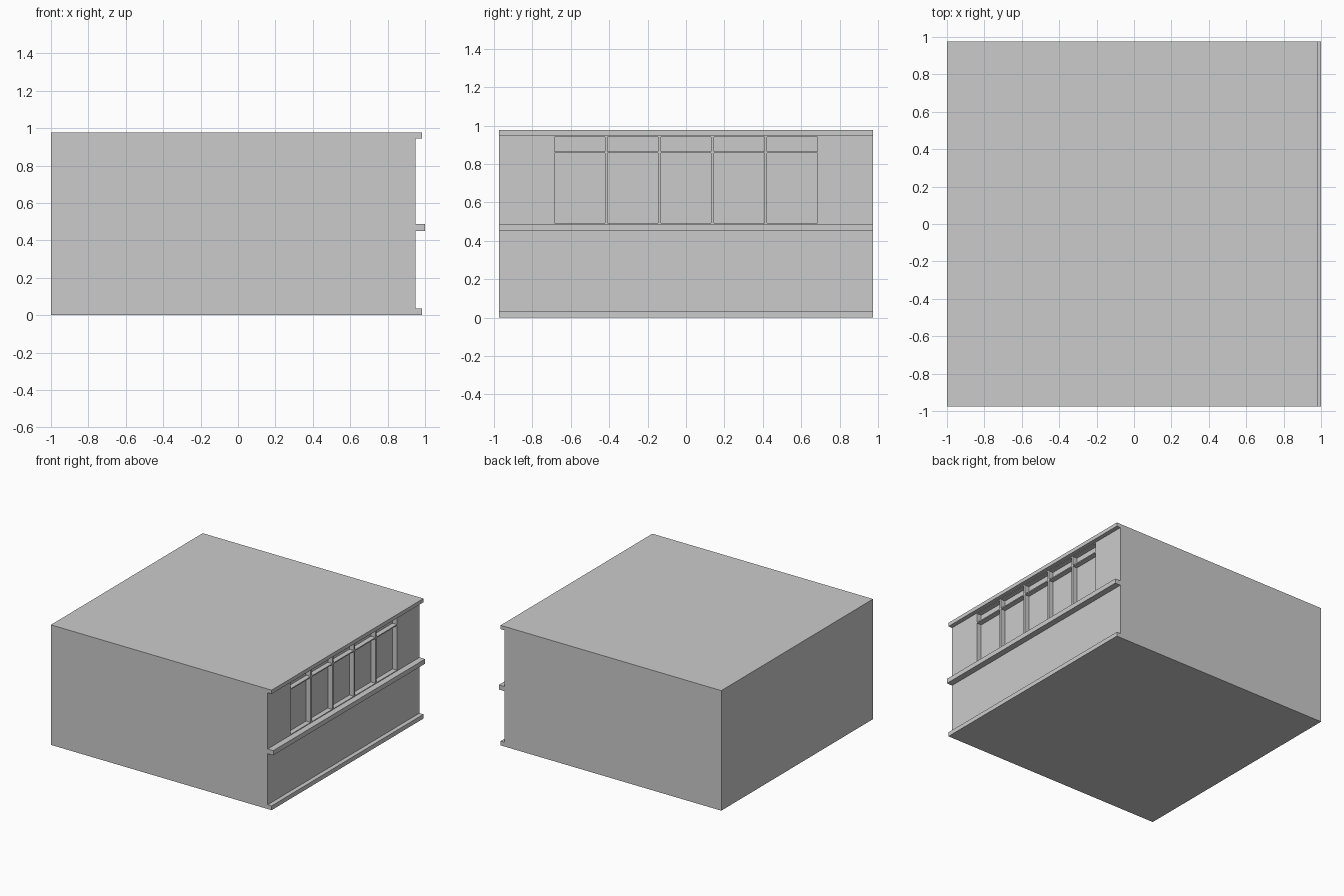
import bpy, bmesh

if "Cube" in bpy.data.objects:
    bpy.data.objects.remove(bpy.data.objects["Cube"])

HALF_Y = 0.975
WALL_X = 0.95
DEPTH = 0.04


def make_object(name, bm):
    bmesh.ops.recalc_face_normals(bm, faces=bm.faces)
    mesh = bpy.data.meshes.new(name)
    bm.to_mesh(mesh)
    bm.free()
    obj = bpy.data.objects.new(name, mesh)
    bpy.context.collection.objects.link(obj)
    return obj


def add_box(bm, lo, hi):
    verts = bmesh.ops.create_cube(bm, size=1)["verts"]
    for v in verts:
        v.co = [(a + b) / 2 + c * (b - a) for a, b, c in zip(lo, hi, v.co)]


# Building block: side profile with base, sill ledge and cornice, swept along y
profile = [(-1, 0), (0.985, 0), (0.985, 0.035), (WALL_X, 0.035),
           (WALL_X, 0.45), (1, 0.45), (1, 0.488), (WALL_X, 0.488),
           (WALL_X, 0.945), (0.985, 0.945), (0.985, 0.976), (-1, 0.976)]
bm = bmesh.new()
face = bm.faces.new([bm.verts.new((x, -HALF_Y, z)) for x, z in profile])
swept = bmesh.ops.extrude_face_region(bm, geom=[face])["geom"]
bmesh.ops.translate(bm, vec=(0, 2 * HALF_Y, 0),
                    verts=[g for g in swept if isinstance(g, bmesh.types.BMVert)])
building = make_object("building_block", bm)

# Window recesses: five bays, each with a tall pane and a transom light
bm = bmesh.new()
for i in range(-2, 3):
    y = i * 0.277
    for z0, z1 in ((0.494, 0.857), (0.866, 0.94)):
        add_box(bm, (WALL_X - DEPTH, y - 0.131, z0), (WALL_X + 0.02, y + 0.131, z1))
cutter = make_object("window_cutter", bm)
cutter.hide_render = True

cut = building.modifiers.new("windows", "BOOLEAN")
cut.operation = "DIFFERENCE"
cut.solver = "EXACT"
cut.object = cutter
bpy.context.view_layer.objects.active = building
building.select_set(True)
bpy.ops.object.modifier_apply(modifier=cut.name)
bpy.data.objects.remove(cutter)
